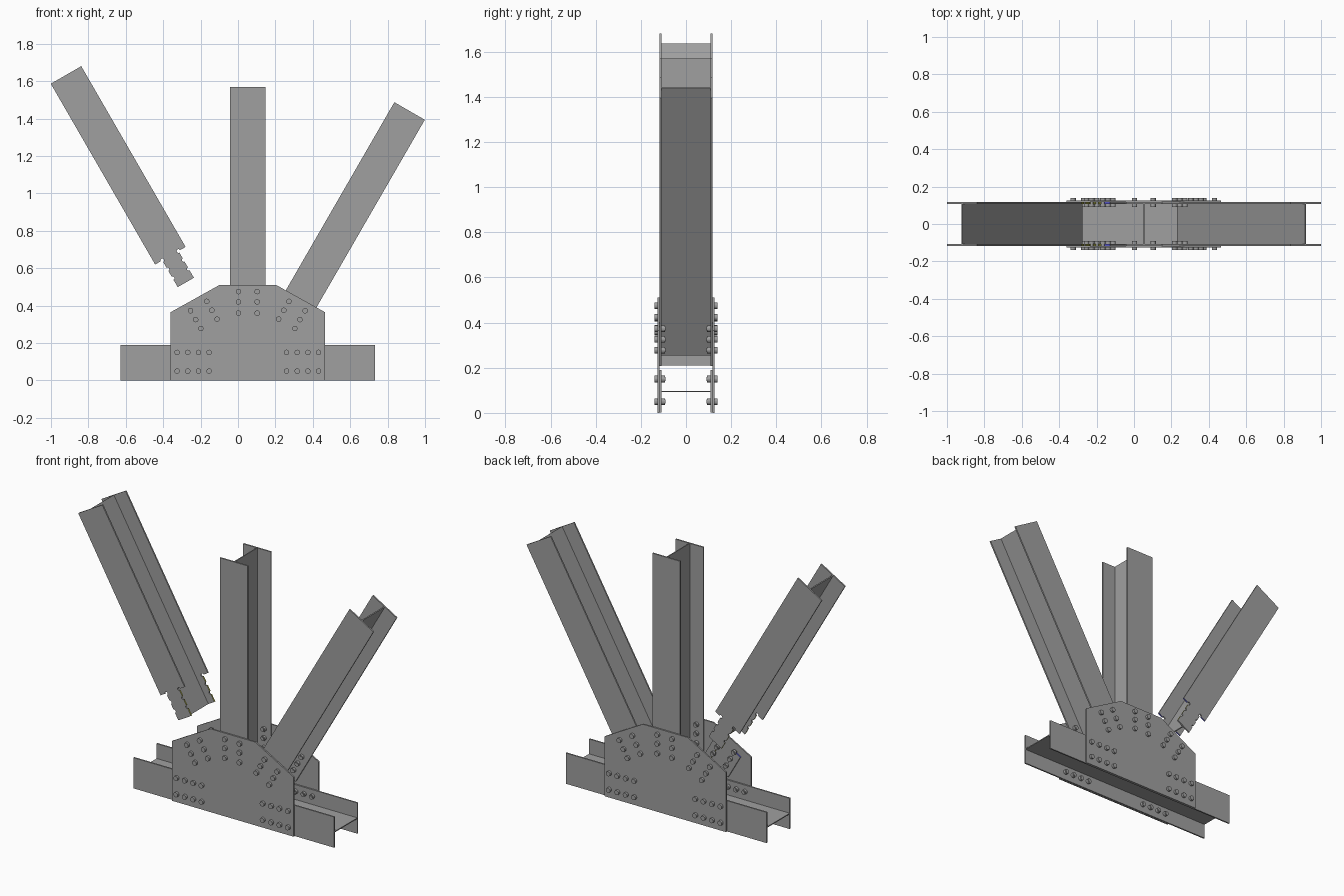
import bpy, bmesh, math

if "Cube" in bpy.data.objects:
    bpy.data.objects.remove(bpy.data.objects["Cube"])

HALF, HOLE_U, HOLE_R = 0.094, 0.05, 0.010      # flange half width, bolt line, hole radius
ROWS = (0.055, 0.11, 0.165)                    # bolt rows from a diagonal's lower end
Y_IN, Y_FL, Y_OUT = 0.108, 0.117, 0.126        # flange inside, flange/gusset face, gusset outside
CENTRE = 0.0525


def material(name, color):
    m = bpy.data.materials.new(name)
    m.diffuse_color = color
    m.use_nodes = True
    m.node_tree.nodes["Principled BSDF"].inputs["Base Color"].default_value = m.diffuse_color
    return m


STEEL = material("steel", (0.35, 0.35, 0.35, 1))
SHEAR = material("shear_tear", (0.5, 0.5, 0.08, 1))
TENSION = material("tension_tear", (0.1, 0.1, 0.6, 1))


def frame(origin, degrees):
    """Map (across, along) member coordinates to x, z."""
    c, s = math.cos(math.radians(degrees)), math.sin(math.radians(degrees))
    return lambda u, t: (origin[0] + u * s + t * c, origin[1] - u * c + t * s)


def tear(a, b):
    """Material slot for an outline edge on the torn member."""
    if abs(abs(a[0]) - HOLE_U) < 1e-6 and abs(a[0] - b[0]) < 1e-6:
        return 1
    if abs(a[1] - ROWS[2]) < 1e-6 and abs(b[1] - ROWS[2]) < 1e-6 and abs(a[0]) > HOLE_U:
        return 2
    return 0


def add_prism(bm, pts, y0, y1, fr=lambda u, t: (u, t), slot=None):
    n = len(pts)
    rings = []
    for y in (y0, y1):
        rings.append([bm.verts.new((fr(*p)[0], y, fr(*p)[1])) for p in pts])
    bm.faces.new(rings[0])
    bm.faces.new(rings[1][::-1])
    for i in range(n):
        j = (i + 1) % n
        f = bm.faces.new((rings[0][j], rings[0][i], rings[1][i], rings[1][j]))
        if slot:
            f.material_index = slot(pts[i], pts[j])


def finish(bm, name):
    bmesh.ops.recalc_face_normals(bm, faces=bm.faces[:])
    me = bpy.data.meshes.new(name)
    bm.to_mesh(me)
    bm.free()
    for m in (STEEL, SHEAR, TENSION):
        me.materials.append(m)
    ob = bpy.data.objects.new(name, me)
    bpy.context.collection.objects.link(ob)
    return ob


def rect(w, length):
    return [(w, 0), (w, length), (-w, length), (-w, 0)]


def beam(name, fr, length, flange=None):
    bm = bmesh.new()
    add_prism(bm, rect(0.003, length), -Y_IN, Y_IN, fr)
    for s in (-1, 1):
        add_prism(bm, flange or rect(HALF, length), s * Y_IN, s * Y_FL, fr, tear if flange else None)
    return finish(bm, name)


def arc(row, side, end, steps=6):
    """Bolt hole edge bulging inward (side -1) or outward (side 1)."""
    out = []
    for i in range(steps + 1):
        a = end * i / steps
        out.append((HOLE_U + side * HOLE_R * math.sin(a), row - HOLE_R * math.cos(a)))
    return out


def snap(p):
    u = HOLE_U if abs(p[0] - HOLE_U) < 1e-5 else p[0]
    t = ROWS[2] if abs(p[1] - ROWS[2]) < 1e-5 else p[1]
    return (u, t)


# Members
chord = frame((-0.627, 0.095), 0)
post = frame((CENTRE, 0.21), 90)
right = frame((0.233, 0.255), 60)
stub = frame((2 * CENTRE - 0.233, 0.255), 120)
torn = frame((-0.279, 0.524), 120)
beam("bottom_chord", chord, 1.36)
beam("vertical_post", post, 1.36)
beam("right_diagonal", right, 1.369)

# Torn left diagonal: narrow tongue between the bolt lines
L = 1.281
edge = [(HOLE_U, 0)]
for r in ROWS[:2]:
    edge += arc(r, -1, math.pi)
edge += arc(ROWS[2], -1, 1.5 * math.pi, 9) + [(HALF, ROWS[2]), (HALF, L)]
edge = [snap(p) for p in edge]
beam("torn_left_diagonal", torn, L, edge + [(-u, t) for u, t in reversed(edge)])

# Flange strips left behind on the gussets
strip = [(HOLE_U, 0)]
for r in ROWS[:2]:
    strip += arc(r, 1, math.pi)
strip += arc(ROWS[2], 1, math.pi / 2, 4) + [(HALF, ROWS[2]), (HALF, 0)]
strip = [snap(p) for p in strip]
bm = bmesh.new()
for s in (-1, 1):
    for m in (-1, 1):
        add_prism(bm, [(m * u, t) for u, t in strip], s * Y_IN, s * Y_FL, stub, tear)
finish(bm, "torn_flange_strips")

# Gusset plates
half = [(0.4125, 0), (0.4125, 0.365), (0.1525, 0.51)]
outline = [(CENTRE + x, z) for x, z in half] + [(CENTRE - x, z) for x, z in reversed(half)]
for s, name in ((-1, "front_gusset"), (1, "back_gusset")):
    bm = bmesh.new()
    add_prism(bm, outline, s * Y_FL, s * Y_OUT)
    finish(bm, name)

# Bolts: round head, shank and nut
spots = [(CENTRE + m * x, z) for m in (-1, 1) for x in (0.207, 0.264, 0.321, 0.378) for z in (0.05, 0.15)]
for fr, rows in ((right, ROWS), (stub, ROWS), (post, (0.15, 0.21, 0.265))):
    spots += [fr(m * HOLE_U, t) for t in rows for m in (-1, 1)]


def disc(x, z, r, n=16):
    return [(x + r * math.cos(2 * math.pi * i / n), z + r * math.sin(2 * math.pi * i / n)) for i in range(n)]


for s, name in ((-1, "front_bolts"), (1, "back_bolts")):
    bm = bmesh.new()
    for x, z in spots:
        add_prism(bm, disc(x, z, 0.0145), s * Y_OUT, s * 0.140)
        add_prism(bm, disc(x, z, 0.0145), s * 0.092, s * Y_IN)
        add_prism(bm, disc(x, z, 0.009), s * 0.090, s * 0.1395)
    finish(bm, name)
